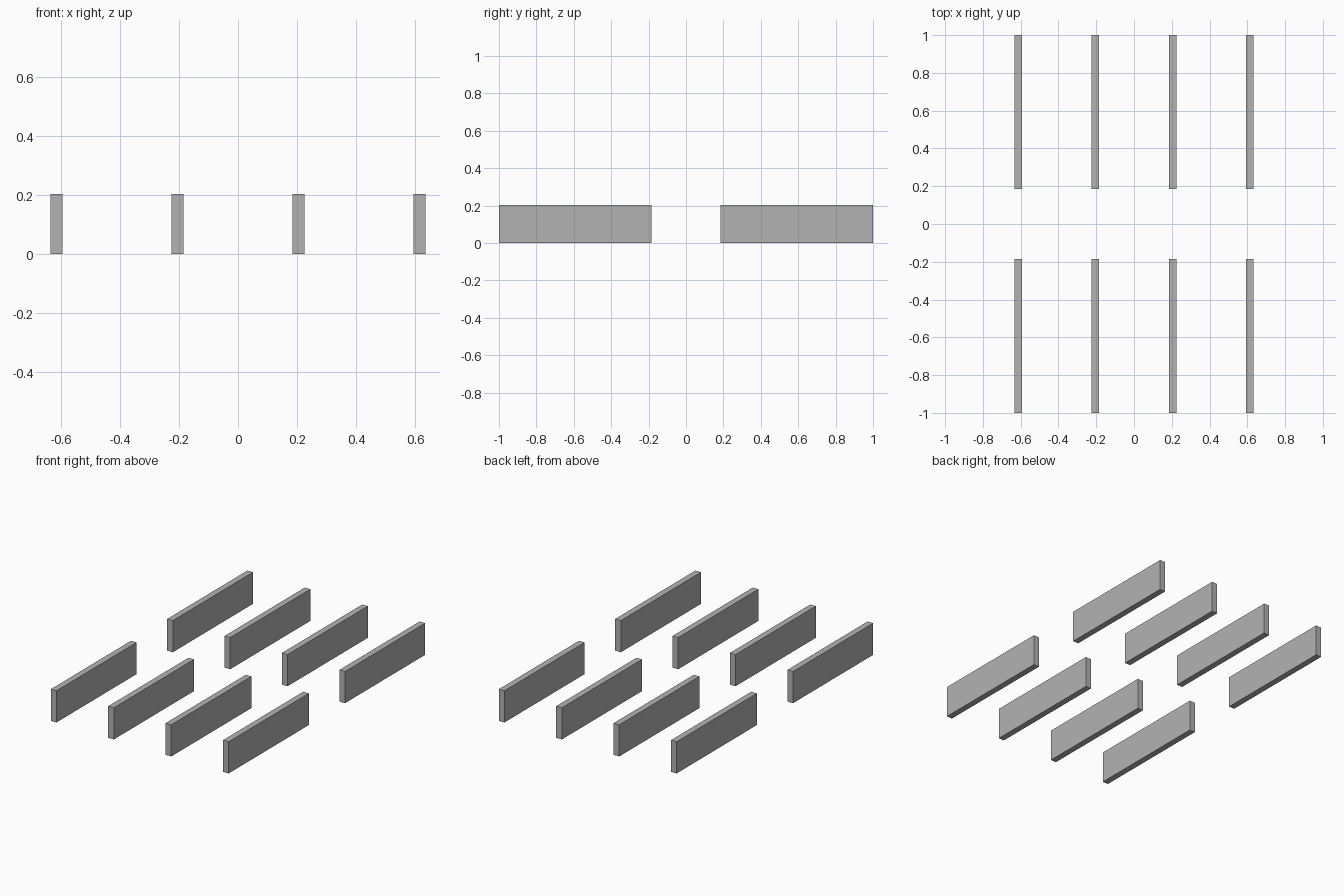
import bpy

cube = bpy.data.objects.get("Cube")
if cube:
    bpy.data.objects.remove(cube, do_unlink=True)

# Plain grey finish shared by every panel
grey = bpy.data.materials.new("plain grey")
grey.use_nodes = True
colour = (0.45, 0.45, 0.45, 1)
grey.diffuse_color = colour
grey.node_tree.nodes["Principled BSDF"].inputs["Base Color"].default_value = colour

THICKNESS, HEIGHT = 0.04, 0.204
INNER, OUTER = 0.184, 1.0
SPACING = 0.409


def add_panel(name, x, side):
    """Upright panel running along y on one side of the central aisle."""
    y = side * (INNER + OUTER) / 2
    bpy.ops.mesh.primitive_cube_add(size=1, location=(x, y, HEIGHT / 2))
    panel = bpy.context.object
    panel.name = name
    panel.scale = (THICKNESS, OUTER - INNER, HEIGHT)
    bpy.ops.object.transform_apply(location=False, rotation=False, scale=True)
    panel.data.materials.append(grey)


# Two rows of four panels
for row, side in (("front", -1), ("back", 1)):
    for i in range(4):
        add_panel(f"{row}_panel_{i + 1}", (i - 1.5) * SPACING, side)
